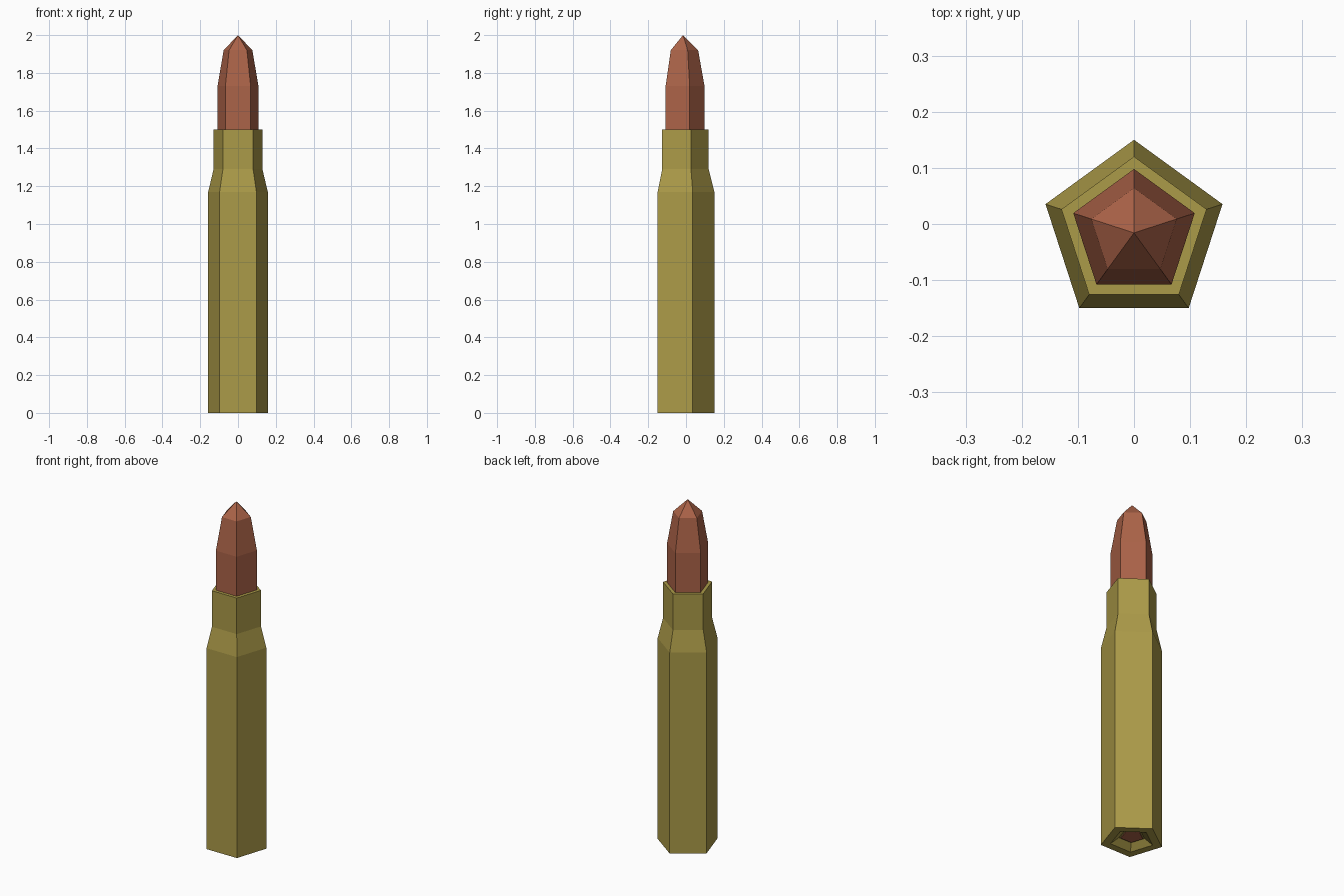
import bpy, bmesh
from math import sin, cos, pi

if "Cube" in bpy.data.objects:
    bpy.data.objects.remove(bpy.data.objects["Cube"])

CY = -0.0158  # axis offset that centres a pentagon's bounds on y = 0


def material(name, color):
    m = bpy.data.materials.new(name)
    m.diffuse_color = (*color, 1)
    m.use_nodes = True
    m.node_tree.nodes["Principled BSDF"].inputs["Base Color"].default_value = m.diffuse_color
    return m


def lathe(name, profile, mat, sides=5):
    """Five-sided revolve of (radius, z) points, radius 0 gives a pole."""
    bm = bmesh.new()
    rings = []
    for r, z in profile:
        if r == 0:
            rings.append([bm.verts.new((0, CY, z))] * sides)
        else:
            angles = [pi / 2 + 2 * pi * i / sides for i in range(sides)]
            rings.append([bm.verts.new((r * cos(a), CY + r * sin(a), z)) for a in angles])
    for lo, hi in zip(rings, rings[1:]):
        for i in range(sides):
            j = (i + 1) % sides
            quad = [lo[i], lo[j], hi[j], hi[i]]
            bm.faces.new(list(dict.fromkeys(quad)))
    # cap a profile that starts with an open ring
    if profile[0][0] > 0:
        bm.faces.new(rings[0][::-1])
    me = bpy.data.meshes.new(name)
    bm.to_mesh(me)
    bm.free()
    me.materials.append(mat)
    ob = bpy.data.objects.new(name, me)
    bpy.context.collection.objects.link(ob)
    return ob


brass = material("brass", (0.41, 0.325, 0.065))
copper = material("copper", (0.41, 0.125, 0.065))

# Case: recessed base, straight body, shoulder, neck and flat mouth
lathe("case", [(0.07, 0.03), (0.115, 0.0), (0.1658, 0.0), (0.1658, 1.17),
               (0.136, 1.29), (0.136, 1.5), (0.1138, 1.5)], brass)

# Pointed tip seated in the mouth
lathe("tip", [(0.1138, 1.49), (0.1138, 1.73), (0.080, 1.92), (0, 2.0)], copper)

# Primer disc in the middle of the base
lathe("primer", [(0.06, 0.025), (0.06, 0.035), (0, 0.035)], copper)
